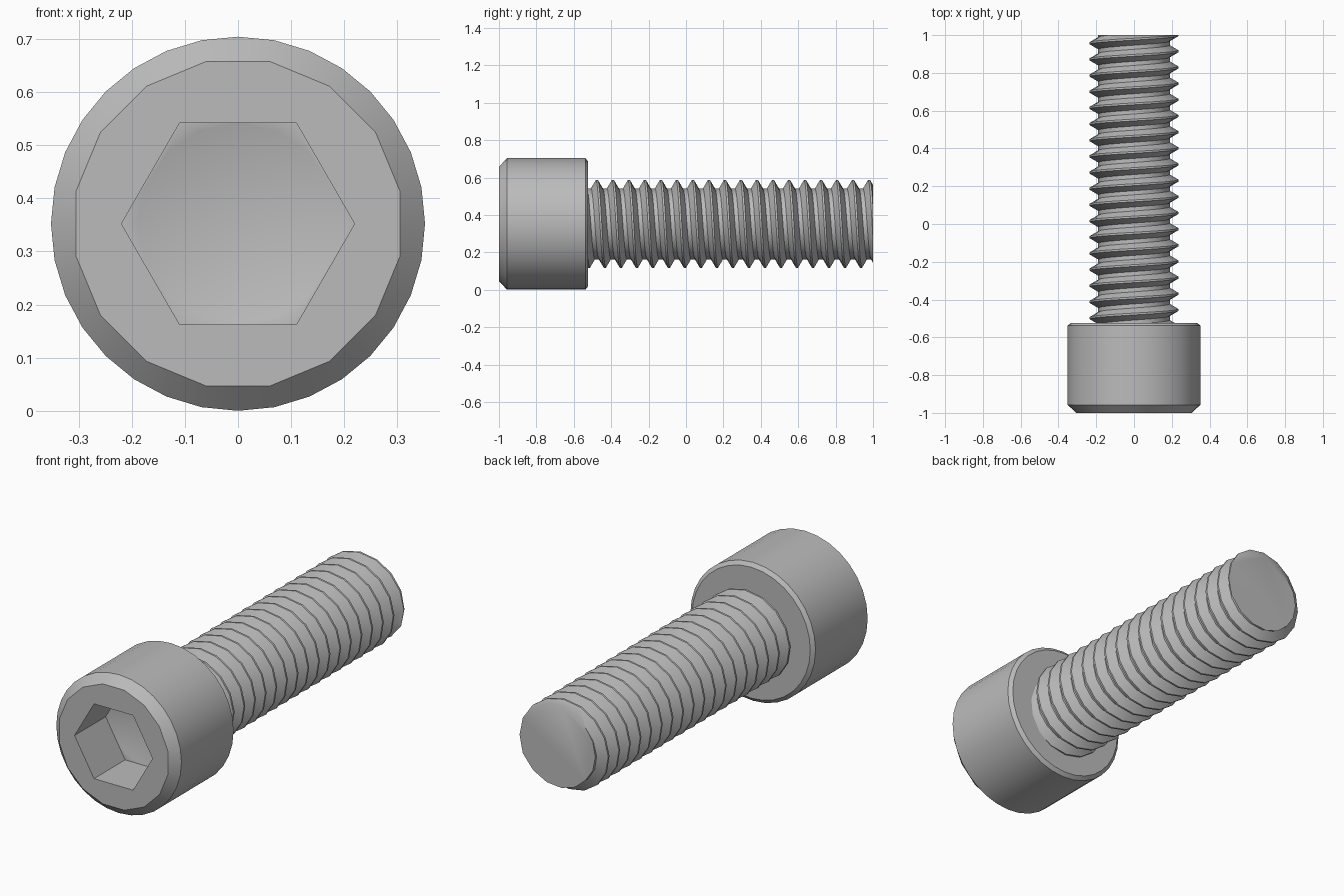
import bpy
import bmesh
from math import pi, cos, sin, radians

if "Cube" in bpy.data.objects:
    bpy.data.objects.remove(bpy.data.objects["Cube"], do_unlink=True)

AXIS_Z = 0.352
HEAD_R = 0.352
HEAD_BACK = -0.523
SIDES = 32

steel = bpy.data.materials.new("grey_steel")
steel.use_nodes = True
steel.diffuse_color = (0.5, 0.5, 0.5, 1)
steel.node_tree.nodes["Principled BSDF"].inputs["Base Color"].default_value = (0.5, 0.5, 0.5, 1)


def point(bm, r, angle, y):
    return bm.verts.new((r * cos(angle), y, AXIS_Z + r * sin(angle)))


def ring(bm, r, y, count, start=0.0):
    return [point(bm, r, start + 2 * pi * i / count, y) for i in range(count)]


def bridge(bm, a, b):
    n = len(a)
    for i in range(n):
        j = (i + 1) % n
        bm.faces.new((a[i], a[j], b[j], b[i]))


def loop_edges(bm, loop):
    edges = []
    for i, v in enumerate(loop):
        w = loop[(i + 1) % len(loop)]
        edges.append(bm.edges.get((v, w)) or bm.edges.new((v, w)))
    return edges


def annulus(bm, outer, inner):
    bmesh.ops.triangle_fill(bm, use_beauty=True,
                            edges=loop_edges(bm, outer) + loop_edges(bm, inner))


def finish(bm, name):
    bmesh.ops.recalc_face_normals(bm, faces=bm.faces[:])
    mesh = bpy.data.meshes.new(name)
    bm.to_mesh(mesh)
    bm.free()
    mesh.materials.append(steel)
    mesh.shade_smooth()
    mesh.set_sharp_from_angle(angle=radians(32))
    obj = bpy.data.objects.new(name, mesh)
    bpy.context.collection.objects.link(obj)
    return obj


# Head: chamfered cylinder whose front face is a coarser polygon
bm = bmesh.new()
chord = cos(2 * pi / SIDES)
front = [point(bm, 0.311 * (1 if j % 2 else chord), 2 * pi * j / SIDES, -1)
         for j in range(SIDES)]
rings = [front]
for r, y in [(HEAD_R, -0.957), (HEAD_R, -0.538), (0.333, HEAD_BACK)]:
    rings.append(ring(bm, r, y, SIDES))
for a, b in zip(rings, rings[1:]):
    bridge(bm, a, b)
bm.faces.new(rings[-1])

# Hexagonal socket with a conical floor
hex_r = 0.19 / cos(pi / 6)
hex_front = ring(bm, hex_r, -1, 6)
hex_floor = ring(bm, hex_r, -0.75, 6)
annulus(bm, front, hex_front)
bridge(bm, hex_front, hex_floor)
rim = ring(bm, 0.189, -0.75, 16)
annulus(bm, hex_floor, rim)
tip = point(bm, 0, 0, -0.64)
for i in range(16):
    bm.faces.new((rim[i], rim[(i + 1) % 16], tip))
finish(bm, "socket_head")

# Threaded shank: V profile swept along a right-handed helix
PITCH = 0.0856
STEPS = 16
CREST_R, ROOT_R = 0.236, 0.19
profile = [(-0.005, CREST_R), (0.005, CREST_R), (0.032, ROOT_R),
           (PITCH - 0.032, ROOT_R), (PITCH - 0.005, CREST_R)]
bm = bmesh.new()
previous = None
for i in range(-20 * STEPS, 3 * STEPS):
    angle = pi / 2 - 2 * pi * i / STEPS
    y = 0.893 + PITCH * i / STEPS
    row = [point(bm, r, angle, y + dy) for dy, r in profile]
    if previous:
        for k in range(len(row) - 1):
            bm.faces.new((previous[k], previous[k + 1], row[k + 1], row[k]))
    previous = row
bmesh.ops.remove_doubles(bm, verts=bm.verts[:], dist=0.0005)

# Trim both ends flat and close them
for y, normal in [(1, 1), (-0.54, -1)]:
    cut = bmesh.ops.bisect_plane(bm, geom=bm.verts[:] + bm.edges[:] + bm.faces[:],
                                 plane_co=(0, y, 0), plane_no=(0, normal, 0),
                                 clear_outer=True)
    rim_edges = [e for e in cut["geom_cut"] if isinstance(e, bmesh.types.BMEdge)]
    bmesh.ops.holes_fill(bm, edges=rim_edges, sides=0)
finish(bm, "threaded_shank")
